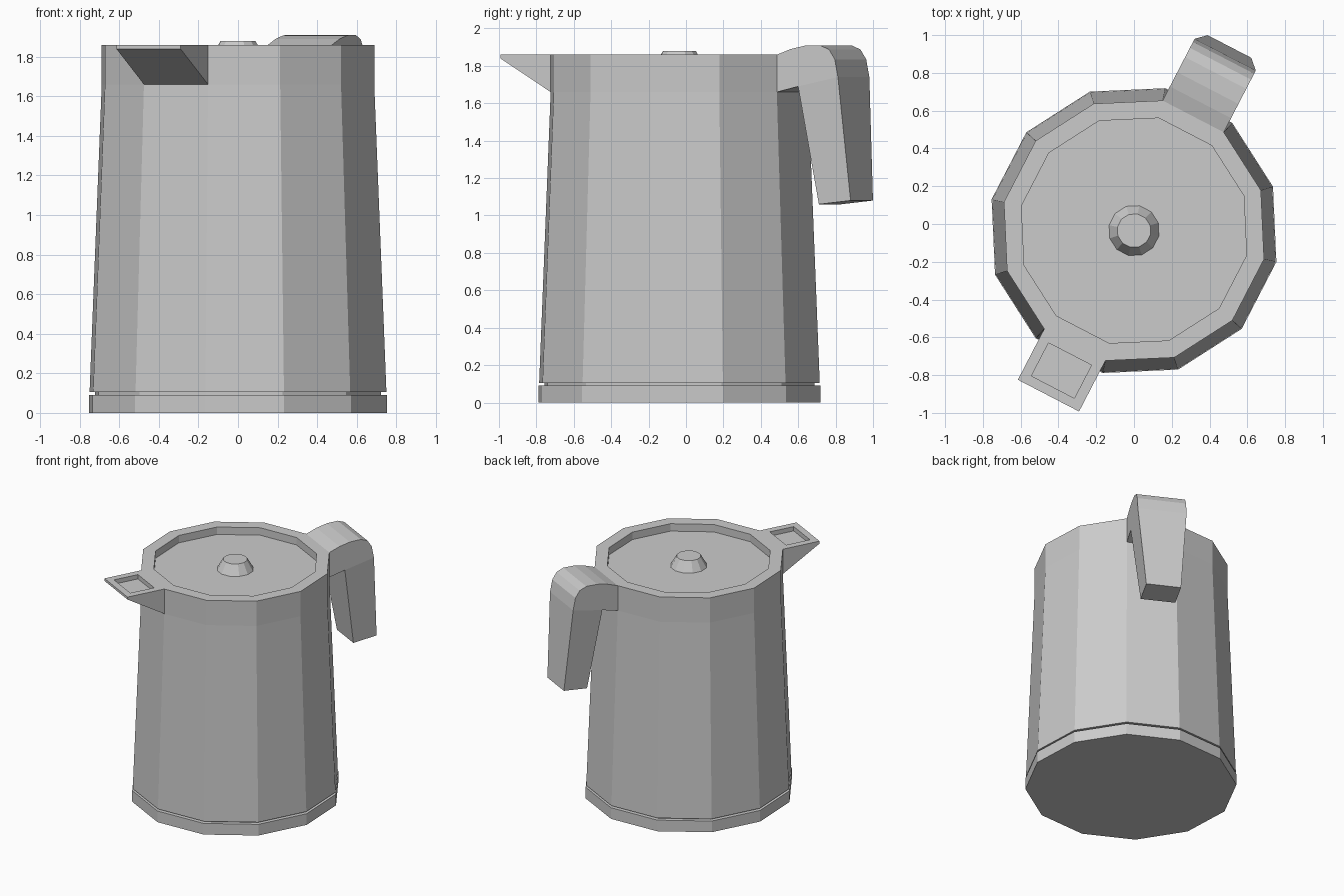
import bpy, math
from mathutils import Matrix

if "Cube" in bpy.data.objects:
    bpy.data.objects.remove(bpy.data.objects["Cube"])

# Local frame: +x runs along the handle, -x along the spout
FRAME = Matrix.Translation((0, -0.035, 0)) @ Matrix.Rotation(math.radians(62.6), 4, 'Z')
SIDES = 12
R_TOP = 0.705
FACE = R_TOP * math.cos(math.pi / SIDES)    # distance to a flat of the rim
HALF = R_TOP * math.sin(math.pi / SIDES)    # half width of a flat


def make(name, verts, faces):
    me = bpy.data.meshes.new(name)
    me.from_pydata(verts, [], faces)
    me.transform(FRAME)
    me.update()
    ob = bpy.data.objects.new(name, me)
    bpy.context.collection.objects.link(ob)
    return ob


def lathe(name, profile, bottom=True):
    n = SIDES
    verts = []
    for r, z in profile:
        for k in range(n):
            a = 2 * math.pi * (k + 0.5) / n
            verts.append((r * math.cos(a), r * math.sin(a), z))
    faces = []
    for i in range(len(profile) - 1):
        for k in range(n):
            j = (k + 1) % n
            faces.append((i * n + k, i * n + j, (i + 1) * n + j, (i + 1) * n + k))
    last = (len(profile) - 1) * n
    faces.append(tuple(range(last, last + n)))
    if bottom:
        faces.append(tuple(reversed(range(n))))
    return make(name, verts, faces)


# Body with base groove, straight collar and sunken lid
lathe("body", [(0.772, 0), (0.772, 0.09), (0.74, 0.09), (0.74, 0.105), (0.768, 0.105),
               (R_TOP, 1.66), (R_TOP, 1.86), (0.61, 1.86), (0.61, 1.80)])

# Lid knob
lathe("lid_knob", [(0.135, 1.80), (0.09, 1.88)], bottom=False)


# Spout: wedge with a shallow pocket in its top
def rect(x0, x1, h, z0, z1):
    return [(-x0, -h, z0), (-x0, h, z0), (-x1, h, z1), (-x1, -h, z1)]


spout = (rect(FACE, 0.984, HALF, 1.66, 1.84) + rect(FACE, 0.984, HALF, 1.86, 1.86)
         + rect(0.736, 0.933, 0.128, 1.86, 1.86) + rect(0.736, 0.933, 0.128, 1.825, 1.825))
faces = [(0, 1, 2, 3), (15, 14, 13, 12)]
for ring in range(3):
    for k in range(4):
        if ring == 0 and k == 0:
            continue                        # open where it meets the body
        j = (k + 1) % 4
        a = ring * 4
        faces.append((a + j, a + k, a + 4 + k, a + 4 + j))
make("spout", spout, faces)

# Handle: side profile (distance, height, half width), rounded arm then tapered grip
side = [(FACE, 1.66, HALF), (FACE, 1.86, HALF), (0.765, 1.89, HALF), (0.85, 1.908, HALF),
        (0.94, 1.91, HALF), (0.995, 1.888, HALF), (1.03, 1.835, HALF), (1.049, 1.74, HALF),
        (1.098, 1.08, 0.13), (0.907, 1.06, 0.13), (0.809, 1.69, HALF)]
n = len(side)
verts = [(x, -h, z) for x, z, h in side] + [(x, h, z) for x, z, h in side]
faces = [(k, k + n, (k + 1) % n + n, (k + 1) % n) for k in range(1, n)]
arm, grip = (0, 1, 2, 3, 4, 5, 6, 7, 10), (7, 8, 9, 10)
for f in (arm, grip):
    faces.append(f)
    faces.append(tuple(i + n for i in reversed(f)))
make("handle", verts, faces)
